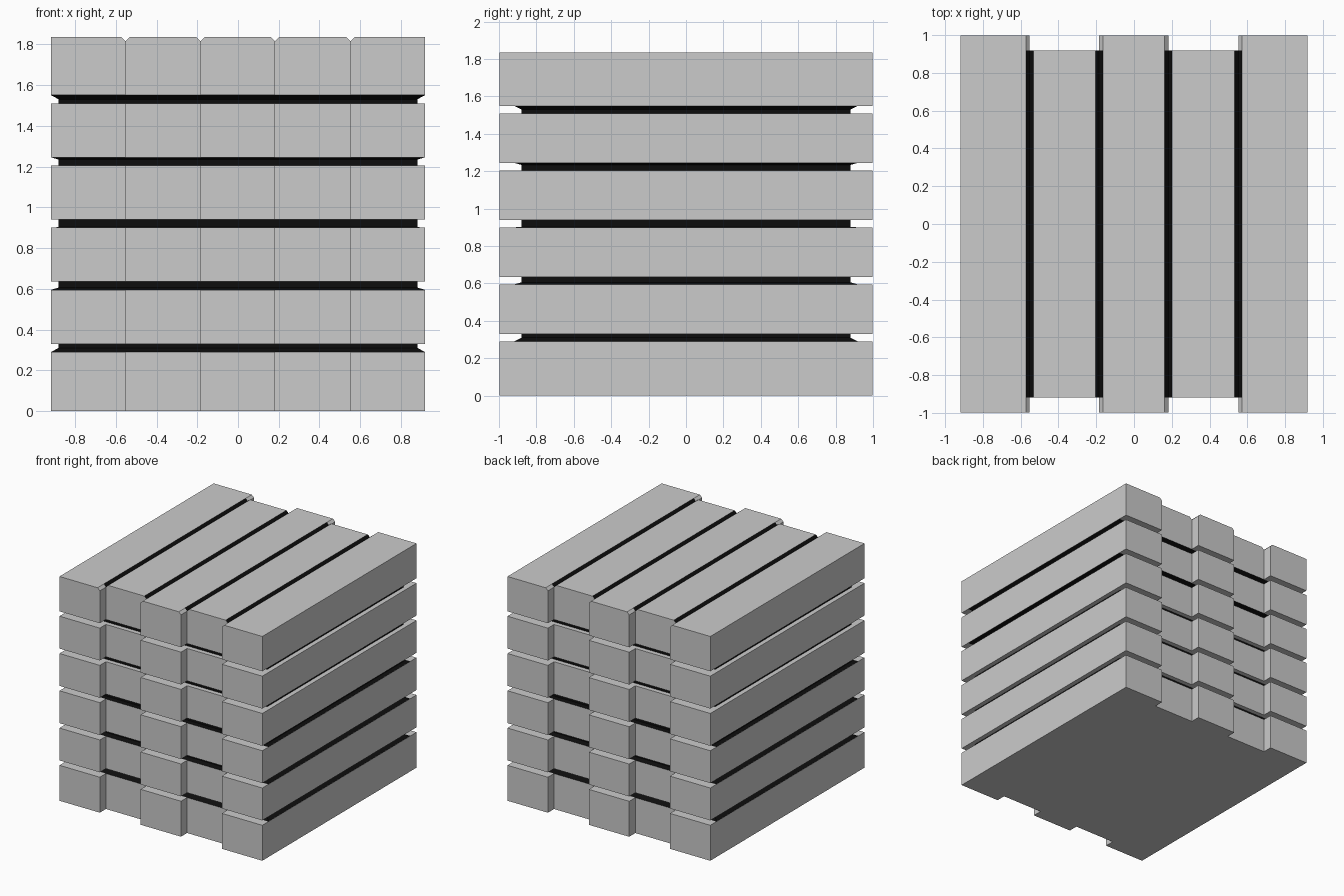
import bpy, bmesh

if "Cube" in bpy.data.objects:
    bpy.data.objects.remove(bpy.data.objects["Cube"])

EDGES = [-0.918, -0.553, -0.184, 0.182, 0.552, 0.918]
LAYERS = [(0, 0.29), (0.33, 0.595), (0.635, 0.90), (0.94, 1.205), (1.245, 1.51), (1.55, 1.835)]
LONG, SHORT, CORE, CH = 0.997, 0.918, 0.88, 0.02

dark = bpy.data.materials.new("dark")
dark.diffuse_color = (0.004, 0.004, 0.004, 1)
dark.use_nodes = True
dark.node_tree.nodes["Principled BSDF"].inputs["Base Color"].default_value = dark.diffuse_color


def loft(name, rings, mat=None, caps=True):
    """Join equal-length point rings into a mesh."""
    bm = bmesh.new()
    loops = [[bm.verts.new(p) for p in r] for r in rings]
    n = len(loops[0])
    for a, b in zip(loops, loops[1:]):
        for i in range(n if caps else n - 1):
            j = (i + 1) % n
            bm.faces.new((a[i], a[j], b[j], b[i]))
    if caps:
        bm.faces.new(loops[0])
        bm.faces.new(loops[-1])
    bmesh.ops.recalc_face_normals(bm, faces=bm.faces)
    me = bpy.data.meshes.new(name)
    bm.to_mesh(me)
    bm.free()
    ob = bpy.data.objects.new(name, me)
    bpy.context.collection.objects.link(ob)
    if mat:
        me.materials.append(mat)
    return ob


def rect(x, y, z):
    return [(-x, -y, z), (x, -y, z), (x, y, z), (-x, y, z)]


# boards, alternating long and short; only the top layer has chamfered seams
for k, (z0, z1) in enumerate(LAYERS):
    for i, (x0, x1) in enumerate(zip(EDGES, EDGES[1:])):
        y = SHORT if i % 2 else LONG
        prof = [(x0, z0), (x1, z0)]
        top = k == len(LAYERS) - 1
        prof += [(x1, z1 - CH), (x1 - CH, z1)] if top and i < 4 else [(x1, z1)]
        prof += [(x0 + CH, z1), (x0, z1 - CH)] if top and i > 0 else [(x0, z1)]
        loft(f"board_{k + 1}_{i + 1}", [[(x, s * y, z) for x, z in prof] for s in (-1, 1)])

# dark recessed core in each gap, flared on the side away from the middle
for k, flare in enumerate([0.02, 0.011, 0.003, 0.011, 0.02]):
    lo, hi = LAYERS[k][1], LAYERS[k + 1][0]
    rings = [rect(CORE, CORE, lo), rect(CORE, CORE, hi)]
    if k < 3:
        rings = [rect(0.917, SHORT, lo), rect(CORE, CORE, lo + flare), rect(CORE, CORE, hi)]
    else:
        rings = [rect(CORE, CORE, lo), rect(CORE, CORE, hi - flare), rect(0.917, SHORT, hi)]
    loft(f"gap_core_{k + 1}", rings, dark)

# dark lining of the top seams
top_z = LAYERS[-1][1]
for i, x in enumerate(EDGES[1:-1]):
    v = [(x - CH, top_z + 0.001), (x, top_z - CH + 0.001), (x + CH, top_z + 0.001)]
    loft(f"seam_lining_{i + 1}", [[(a, s * SHORT, b) for a, b in v] for s in (1, -1)], dark, caps=False)
    me = bpy.data.objects[f"seam_lining_{i + 1}"].data
    if me.polygons[0].normal.z < 0:
        me.flip_normals()
